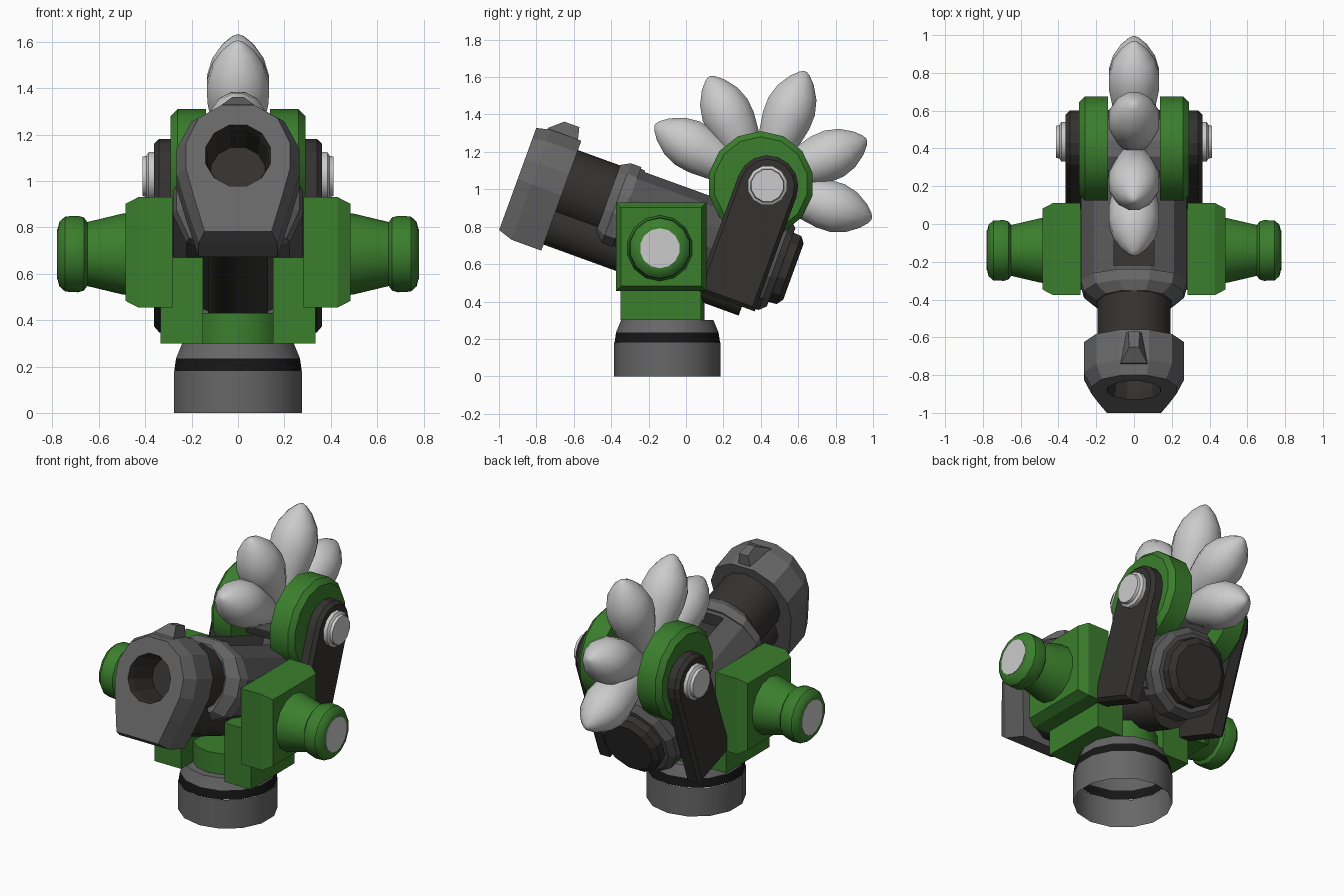
import bpy, bmesh, math
from mathutils import Matrix, Vector

if "Cube" in bpy.data.objects:
    bpy.data.objects.remove(bpy.data.objects["Cube"])


def material(name, *rgb):
    m = bpy.data.materials.new(name)
    m.diffuse_color = (*rgb, 1)
    m.use_nodes = True
    m.node_tree.nodes["Principled BSDF"].inputs["Base Color"].default_value = m.diffuse_color
    return m


GREEN = material("green_paint", 0.043, 0.21, 0.026)
GREY = material("mid_grey", 0.135, 0.135, 0.135)
RECEIVER = material("receiver_grey", 0.09, 0.09, 0.09)
DARK = material("dark_grey", 0.034, 0.032, 0.03)
BLACK = material("black_rubber", 0.008, 0.008, 0.008)
PALE = material("pale_metal", 0.72, 0.72, 0.72)

# Tilted gun frame: local y runs backwards along the bore, z is up from it
GUN = Matrix.Translation((0, -0.88, 1.11)) @ Matrix.Rotation(math.radians(-20), 4, 'X')


def loft(name, rings, mat, matrix=None, caps=(True, True), mirror=False, smooth=0):
    """Skin a series of closed rings that share a point count."""
    bm = bmesh.new()
    vs = [[bm.verts.new(p) for p in r] for r in rings]
    n = len(vs[0])
    for a, b in zip(vs, vs[1:]):
        for i in range(n):
            j = (i + 1) % n
            bm.faces.new((a[i], a[j], b[j], b[i]))
    if caps[0]:
        bm.faces.new(vs[0])
    if caps[1]:
        bm.faces.new(vs[-1])
    bmesh.ops.recalc_face_normals(bm, faces=bm.faces)
    me = bpy.data.meshes.new(name)
    bm.to_mesh(me)
    bm.free()
    ob = bpy.data.objects.new(name, me)
    bpy.context.collection.objects.link(ob)
    me.materials.append(mat)
    if matrix:
        ob.matrix_world = matrix
    if mirror:
        ob.modifiers.new("mirror", 'MIRROR')
    if smooth:
        bpy.ops.object.select_all(action='DESELECT')
        bpy.context.view_layer.objects.active = ob
        ob.select_set(True)
        bpy.ops.object.shade_smooth_by_angle(angle=math.radians(smooth))
    return ob


def lathe(name, profile, mat, axis='z', centre=(0, 0, 0), n=12, **kw):
    """Revolve (distance, radius) pairs about an axis."""
    rings = []
    for t, r in profile:
        ring = []
        for i in range(n):
            a = 2 * math.pi * (i + 0.5) / n
            c, s = r * math.cos(a), r * math.sin(a)
            p = {'x': (t, c, s), 'y': (c, t, s), 'z': (c, s, t)}[axis]
            ring.append(Vector(p) + Vector(centre))
        rings.append(ring)
    return loft(name, rings, mat, **kw)


def box(name, x, y, z, mat, **kw):
    return loft(name, [[(v, y[0], z[0]), (v, y[1], z[0]), (v, y[1], z[1]), (v, y[0], z[1])]
                       for v in x], mat, **kw)


# Base: open-bottomed stand with a black band
BASE = (0, -0.1, 0)
lathe("base_collar", [(0, .284), (.18, .284)], GREY, centre=BASE, n=14,
      caps=(False, False), smooth=35)
lathe("base_band", [(.18, .282), (.235, .274)], BLACK, centre=BASE, n=14,
      caps=(False, False), smooth=35)
lathe("base_shoulder", [(.235, .274), (.30, .247)], GREY, centre=BASE, n=14,
      caps=(False, True), smooth=35)
lathe("yoke_pivot", [(.29, .2), (.43, .2)], GREEN, centre=BASE, n=14, smooth=35)

# Yoke: foot, inner plate and chamfered block on each side
box("yoke_foot", (.15, .335), (-.35, .08), (.30, .47), GREEN, mirror=True)
box("yoke_plate", (.15, .29), (-.35, .08), (.46, .67), GREEN, mirror=True)
block = []
for x, inset in ((.282, 0), (.43, 0), (.485, .028)):
    y0, y1, z0, z1 = -.375 + inset, .11 - inset, .455 + inset, .93 - inset
    block.append([(x, y0, z0), (x, y1, z0), (x, y1, z1), (x, y0, z1)])
loft("yoke_block", block, GREEN, mirror=True)

# Trunnion knobs with pale end discs
PIVOT = (0, -.14, .685)
lathe("trunnion_knob", [(.47, .178), (.50, .174), (.65, .138), (.665, .158), (.69, .165),
                        (.745, .162), (.77, .14), (.778, .108)],
      GREEN, 'x', PIVOT, 14, mirror=True, smooth=35)
lathe("trunnion_disc", [(.76, .107), (.781, .107)], PALE, 'x', PIVOT, 14, mirror=True)

# Sections: tear shape for the muzzle block, rounded polygon for the receiver
TOP = [(.08, .25), (.20, .185), (.265, .06), (.265, -.06)]
TEAR = TOP + [(.222, -.21), (.17, -.375)]
ROUND = TOP + [(.21, -.2), (.09, -.27)]


def section(half, s, kx, kz):
    full = half + [(-x, z) for x, z in reversed(half)]
    return [(x * kx, s, z * kz) for x, z in full]


def bore(s, r):
    angles = [math.radians(90 - 15 - 30 * i) for i in range(12)]
    return [(r * math.cos(a), s, r * math.sin(a)) for a in angles]


# Muzzle block with a dark recessed bore, and sight
muzzle = loft("muzzle_block", [bore(.24, .12), bore(.04, .135), bore(0, .145),
                               section(TEAR, 0, .85, .93), section(TEAR, .08, 1, 1),
                               section(TEAR, .25, 1, 1), bore(.25, .12)], GREY, GUN)
muzzle.data.materials.append(DARK)
for f in muzzle.data.polygons:
    if all(math.hypot(*muzzle.data.vertices[v].co.xz) < .147 for v in f.vertices):
        f.material_index = 1
loft("sight", [[(-a, s0, h), (a, s0, h), (b, s1, h), (-b, s1, h)]
               for a, b, s0, s1, h in ((.08, .045, .05, .23, .21), (.07, .04, .06, .23, .255),
                                       (.025, .03, .13, .215, .315))], GREY, GUN)

# Barrel and the tube under it
lathe("barrel", [(.22, .197), (.62, .197)], DARK, 'y', n=14, matrix=GUN, smooth=35)
lathe("lower_tube", [(.22, .135), (1.36, .135)], DARK, 'y', (0, 0, -.21), 12,
      matrix=GUN, smooth=35)

# Receiver: front lip, body with a top slot, rear ring and cap
loft("receiver_lip", [section(ROUND, .49, .75, .8), section(ROUND, .54, 1.0, .91),
                      section(ROUND, .60, 1.06, .91)], GREY, GUN)
body = loft("receiver_body", [section(ROUND, .595, 1.06, .87),
                              section(ROUND, 1.40, 1.06, .87)], RECEIVER, GUN)
slot = box("slot_cutter", (-.105, .105), (.625, 1.3), (.12, .5), DARK, matrix=GUN)
slot.hide_render = True
slot.hide_viewport = True
cut = body.modifiers.new("slot", 'BOOLEAN')
cut.object = slot
cut.operation = 'DIFFERENCE'
box("slot_floor", (-.104, .104), (.626, 1.29), (.10, .13), DARK, matrix=GUN)
lathe("rear_ring", [(1.36, .27), (1.45, .265), (1.485, .23)], RECEIVER, 'y', (0, 0, -.02), 12,
      matrix=GUN)
lathe("rear_cap", [(1.47, .205), (1.53, .20), (1.555, .165)], DARK, 'y', (0, 0, -.02), 12,
      matrix=GUN)

# Side arms carrying the wheel axle
arms = []
for x, r in ((.27, .165), (.34, .165), (.362, .145)):
    arc = [math.pi * i / 8 for i in range(9)]
    arms.append([(x, 1.268 + r * math.cos(a), .362 + r * math.sin(a)) for a in arc]
                + [(x, 1.268 - r, -.125 - r), (x, 1.268 + r, -.125 - r)])
loft("side_arm", arms, DARK, GUN, mirror=True)

# Wheels, axle pins and core
lathe("side_wheel", [(.137, .283), (.26, .283), (.29, .253)], GREEN, 'x', (0, .40, 1.028), 14,
      mirror=True, smooth=35)
lathe("axle_pin", [(.35, .108), (.385, .108), (.395, .092), (.412, .088)], PALE, 'x',
      (0, .435, 1.02), 12, mirror=True, smooth=35)
lathe("wheel_core", [(-.15, .16), (.15, .16)], GREY, 'x', (0, .40, 1.028), 12)

# Fan of pointed pods around the axle
for angle, length in ((150.5, .65), (115.5, .64), (68.5, .65), (23, .615), (-17, .62)):
    k = length / .65
    place = Matrix.Translation((0, .40, 1.025)) @ Matrix.Rotation(
        math.radians(angle - 90), 4, 'X')
    lathe("pod", [(t * k, r) for t, r in ((.02, .05), (.15, .085), (.27, .118), (.37, .137),
                                          (.45, .138), (.53, .115), (.60, .07), (.638, .03),
                                          (.65, .008))],
          PALE, n=12, matrix=place, smooth=60)
